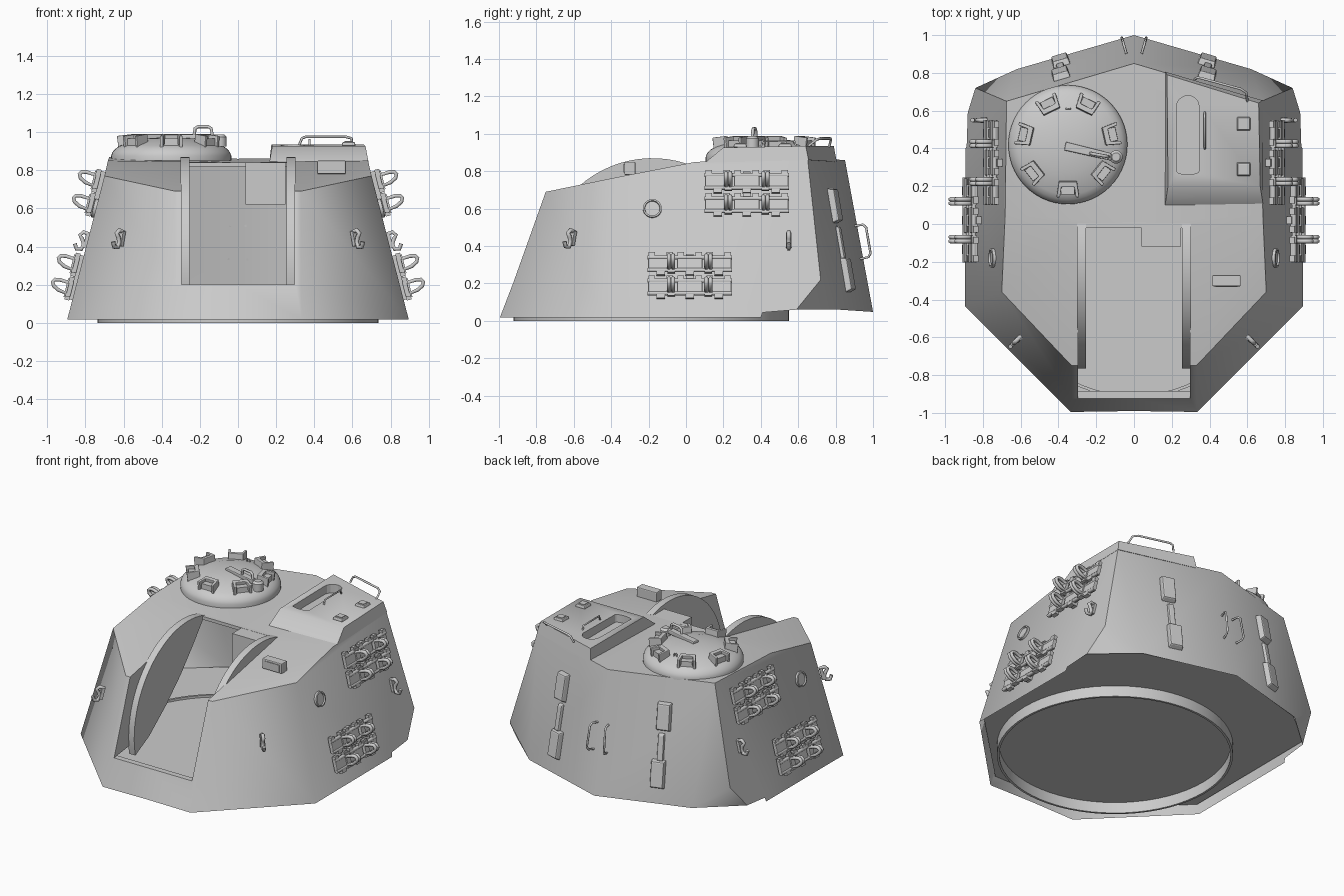
import bpy, bmesh, math
from mathutils import Matrix, Vector

if "Cube" in bpy.data.objects:
    bpy.data.objects.remove(bpy.data.objects["Cube"])

def mesh(name, verts, faces, M=None, mirror=False, smooth=0, bevel=0):
    bm = bmesh.new()
    vs = [bm.verts.new((M @ Vector(v)) if M else v) for v in verts]
    for f in faces:
        bm.faces.new([vs[i] for i in f])
    bmesh.ops.recalc_face_normals(bm, faces=bm.faces)
    me = bpy.data.meshes.new(name)
    bm.to_mesh(me)
    bm.free()
    if smooth:
        me.shade_smooth()
        me.set_sharp_from_angle(angle=math.radians(smooth))
    return finish(name, me, mirror, bevel)

def finish(name, data, mirror, bevel=0):
    o = bpy.data.objects.new(name, data)
    bpy.context.collection.objects.link(o)
    if bevel:
        b = o.modifiers.new("bevel", 'BEVEL')
        b.width, b.segments = bevel, 2
    if mirror:
        o.modifiers.new("mirror", 'MIRROR').use_mirror_merge = False
    return o

def frame(o, u, v):
    # local x along u, local y along v, local z outward
    u, v = Vector(u).normalized(), Vector(v)
    n = u.cross(v).normalized()
    v = n.cross(u)
    return Matrix.Translation(o) @ Matrix((u, v, n)).transposed().to_4x4()

def prism(name, pts, d0, d1, M=None, **k):
    n = len(pts)
    verts = [(x, y, d) for d in (d0, d1) for x, y in pts]
    faces = [range(n), range(n, 2 * n)]
    faces += [(i, (i + 1) % n, n + (i + 1) % n, n + i) for i in range(n)]
    return mesh(name, verts, faces, M, **k)

def box(name, c, s, M=None, taper=1, **k):
    verts = [(c[0] + x * s[0] / 2 * (taper if z > 0 else 1),
              c[1] + y * s[1] / 2 * (taper if z > 0 else 1), c[2] + z * s[2] / 2)
             for z in (-1, 1) for x, y in ((-1, -1), (1, -1), (1, 1), (-1, 1))]
    return mesh(name, verts, [(0, 1, 2, 3), (4, 5, 6, 7), (0, 1, 5, 4),
                              (1, 2, 6, 5), (2, 3, 7, 6), (3, 0, 4, 7)], M, **k)

def lathe(name, prof, M, n=48, closed=False, **k):
    verts = [(r * math.cos(a * math.tau / n), r * math.sin(a * math.tau / n), z)
             for r, z in prof for a in range(n)]
    m = len(prof)
    faces = [(i * n + a, i * n + (a + 1) % n, (i + 1) % m * n + (a + 1) % n, (i + 1) % m * n + a)
             for i in range(m if closed else m - 1) for a in range(n)]
    if not closed:
        faces += [range(n), range((m - 1) * n, m * n)]
    return mesh(name, verts, faces, M, smooth=35, **k)

def tube(name, pts, r, M=None, mirror=False, cyclic=False):
    cu = bpy.data.curves.new(name, 'CURVE')
    cu.dimensions, cu.bevel_depth, cu.bevel_resolution = '3D', r, 1
    cu.use_fill_caps = True
    sp = cu.splines.new('POLY')
    sp.points.add(len(pts) - 1)
    for p, q in zip(sp.points, pts):
        p.co = (*((M @ Vector(q)) if M else q), 1)
    sp.use_cyclic_u = cyclic
    return finish(name, cu, mirror)

def side(y, z):
    return frame((.892 - .25 * (z - .02), y, z), (0, 1, 0), (-.25, 0, 1))

def rear(x, z):
    return frame((x, .85 - .296 * x + (.86 - z) * .185, z), (-.675, .2, 0), (0, -.185, 1))

# hull shell: right half, mirrored, with the gun opening left free
V = [(0, -.99, .018), (.335, -.995, .018), (.895, -.435, .018), (.892, .40, .018), (.886, .41, .045),
     (.88, .59, .06), (.84, .72, .22), (.62, .82, .06), (0, 1, .048),
     (.33, -.75, .69), (.70, -.36, .77), (.682, .05, .85), (.675, .65, .87), (0, .85, .86),
     (0, 0, .84), (.30, 0, .84), (.30, -.75, .69), (0, -.925, .2), (.30, -.925, .2), (.33, -.925, .2)]
F = [(0, 1, 19, 18, 17), (18, 19, 9, 16), (1, 2, 10, 9, 19), (2, 3, 4, 5, 6, 12, 11, 10),
     (5, 7, 6), (6, 7, 8, 13, 12), (16, 9, 10, 11, 15), (15, 11, 12, 13, 14)]
hull = mesh("turret_hull", V, F, mirror=True, smooth=48)
hull.modifiers["mirror"].use_mirror_merge = True

# floor plate and thin turret ring underneath
half = [(.32, -.967), (.872, -.425), (.87, .605), (.62, .808), (0, .99)]
prism("floor_plate", half + [(-x, y) for x, y in half[-2::-1]], .075, .08)
lathe("turret_ring", [(.722, 0), (.737, 0), (.737, .095), (.722, .095)],
      Matrix.Translation((0, -.185, 0)), n=64, closed=True)

# gun opening: crescent cheeks, side walls, lower lip
YZ = frame((0, 0, 0), (0, 1, 0), (0, 0, 1))
arc = [(-.18 + .586 * math.cos(math.radians(a)), .284 + .586 * math.sin(math.radians(a)))
       for a in range(72, 193, 5)]
inner = [(-.60, .24), (-.42, .38), (-.26, .53), (-.12, .69)]
prism("gun_cheek", arc + inner, .255, .302, YZ, mirror=True, smooth=30)
prism("opening_wall", [(-.925, .2), (-.75, .69), (0, .84)] + inner[::-1], .297, .306, YZ, mirror=True)
box("opening_lip", (0, -.905, .19), (.6, .04, .02))
box("opening_rear_bar", (0, -.005, .83), (.6, .03, .022))
box("inner_roof_box", (.145, -.065, .73), (.21, .11, .22))

# raised loader plate with recessed slot
P = [(.165, .10, .845), (.684, .10, .845), (.679, .655, .86), (.165, .806, .85),
     (.18, .2, .927), (.668, .2, .927), (.66, .64, .935), (.175, .79, .935)]
plate = mesh("loader_plate", P, [(0, 1, 2, 3), (4, 5, 6, 7), (0, 1, 5, 4),
                                 (1, 2, 6, 5), (2, 3, 7, 6), (3, 0, 4, 7)], smooth=45)
slot = [(.285 + .06 * math.cos(a * math.pi / 8), (.62 if a <= 8 else .28) + .06 * math.sin(a * math.pi / 8)
         * (1 if a <= 8 else .3)) for a in range(17)]
cutter = prism("slot_cutter", slot[:9] + [(.225, .28)] + slot[9:16] + [(.345, .28)], .875, 1.0)
cutter.hide_render = True
cutter.display_type = 'WIRE'
b = plate.modifiers.new("slot", 'BOOLEAN')
b.operation, b.object, b.solver = 'DIFFERENCE', cutter, 'EXACT'
tube("loader_grip", [(.375, .40, .93), (.375, .41, .96), (.375, .58, .96), (.375, .59, .93)], .006)
for y in (.29, .53):
    box("hatch_block", (.58, y, .938), (.075, .075, .02), taper=.85, bevel=.006)
    box("hatch_block_cap", (.58, y, .948), (.045, .045, .008))
tube("rear_roof_handle", [(.32, .765, .93), (.335, .775, .967), (.355, .772, .975), (.565, .715, .975),
                          (.595, .695, .967), (.60, .65, .93)], .007)
box("roof_periscope", (.49, -.30, .815), (.15, .06, .07), bevel=.006)
box("roof_periscope_glass", (.49, -.331, .815), (.115, .006, .045))

# commander's cupola with seven hooded periscopes and a hatch lever
C = Matrix.Translation((-.35, .42, 0))
lathe("cupola", [(.315, .85), (.315, .875), (.308, .895), (.29, .915), (.265, .93),
                 (.15, .965), (.05, .972), (.01, .973)], C, n=56)
hood = [(-.04, -.048), (.042, -.06), (.042, -.042), (-.012, -.034),
        (-.012, .034), (.042, .042), (.042, .06), (-.04, .048)]
for i in range(7):
    R = C @ Matrix.Rotation(math.radians(-90 + i * 360 / 7), 4, 'Z') @ Matrix.Translation((.232, 0, .94))
    prism("periscope_hood", hood, -.03, .045, R @ Matrix.Rotation(.12, 4, 'Y'), bevel=.004)
    box("periscope_glass", (.008, 0, .0), (.05, .075, .05), R, taper=.95)
prism("hatch_lever", [(-.37, .39), (-.12, .335), (-.12, .375), (-.36, .435)], .96, .988, bevel=.006)
lathe("lever_pivot", [(.035, .925), (.035, .975), (.022, .988)], Matrix.Translation((-.095, .355, 0)), n=20)
tube("lever_handle", [(-.23, .375, .98), (-.225, .373, 1.018), (-.21, .37, 1.028), (-.155, .36, 1.028),
                      (-.14, .357, 1.018), (-.135, .355, .985)], .009)
tube("cupola_hook", [(-.36, .61, .945), (-.355, .61, .97), (-.34, .61, .97), (-.335, .61, .945)], .005)

# spare track links on both sides
def track_links(y, z):
    M = side(y, z)
    for v in (-.064, .064):
        for u in (-.155, 0, .155):
            box("track_link", (u, v, .028), (.135, .085, .026), M, mirror=True, bevel=.005)
            for du in (-.048, .048):
                box("track_tooth", (u + du, v + .048, .03), (.035, .028, .026), M, mirror=True)
            box("track_lug", (u, v - .048, .03), (.045, .028, .026), M, mirror=True)
        for dv in (-.035, .035):
            tube("track_pin", [(-.225, v + dv, .034), (.225, v + dv, .034)], .012, M, True)
        for u in (-.1, .1):
            box("track_joint", (u, v, .035), (.04, .10, .03), M, mirror=True)
            for d in (-.011, .011):
                tube("guide_horn", [(u + d, v - .03, .035), (u + d, v - .022, .085), (u + d, v - .006, .115),
                                    (u + d, v + .012, .125), (u + d, v + .027, .115), (u + d, v + .032, .09),
                                    (u + d, v + .028, .035)], .0115, M, True, True)
    box("track_mount", (0, 0, .01), (.04, .24, .03), M, mirror=True)

track_links(.325, .675)
track_links(.02, .235)

# side plugs
lathe("side_plug", [(.05, -.02), (.05, .012), (.041, .014), (.039, .004)], side(-.18, .60), n=28, mirror=True)

# lifting hooks on front facets and sides
facet = frame((.61, -.605, .43), (.56, .56, 0), (-.13, .13, .75))
hook_path = [(0, .045, -.005), (0, .05, .03), (0, .03, .045), (0, .015, .03), (0, -.01, .015),
             (0, -.04, .02), (0, -.045, .045), (0, -.02, .06)]
for M in (facet, side(.55, .42)):
    tube("lifting_hook", hook_path, .012, M, True)
    box("hook_base", (0, .01, .005), (.03, .08, .02), M, mirror=True)

# rear stowage blocks, straps and grab handles
for z, w, h, t in ((.615, .095, .19, .04), (.415, .045, .19, .025), (.245, .095, .19, .04)):
    box("rear_block", (0, 0, t / 2 - .003), (w, h, t), rear(.385, z), taper=.88, mirror=True, bevel=.008)
tube("rear_grab_handle", [(0, -.09, 0), (0, -.088, .045), (0, -.07, .06), (0, .07, .06),
                          (0, .088, .045), (0, .09, 0)], .007, rear(.045, .42), True)
